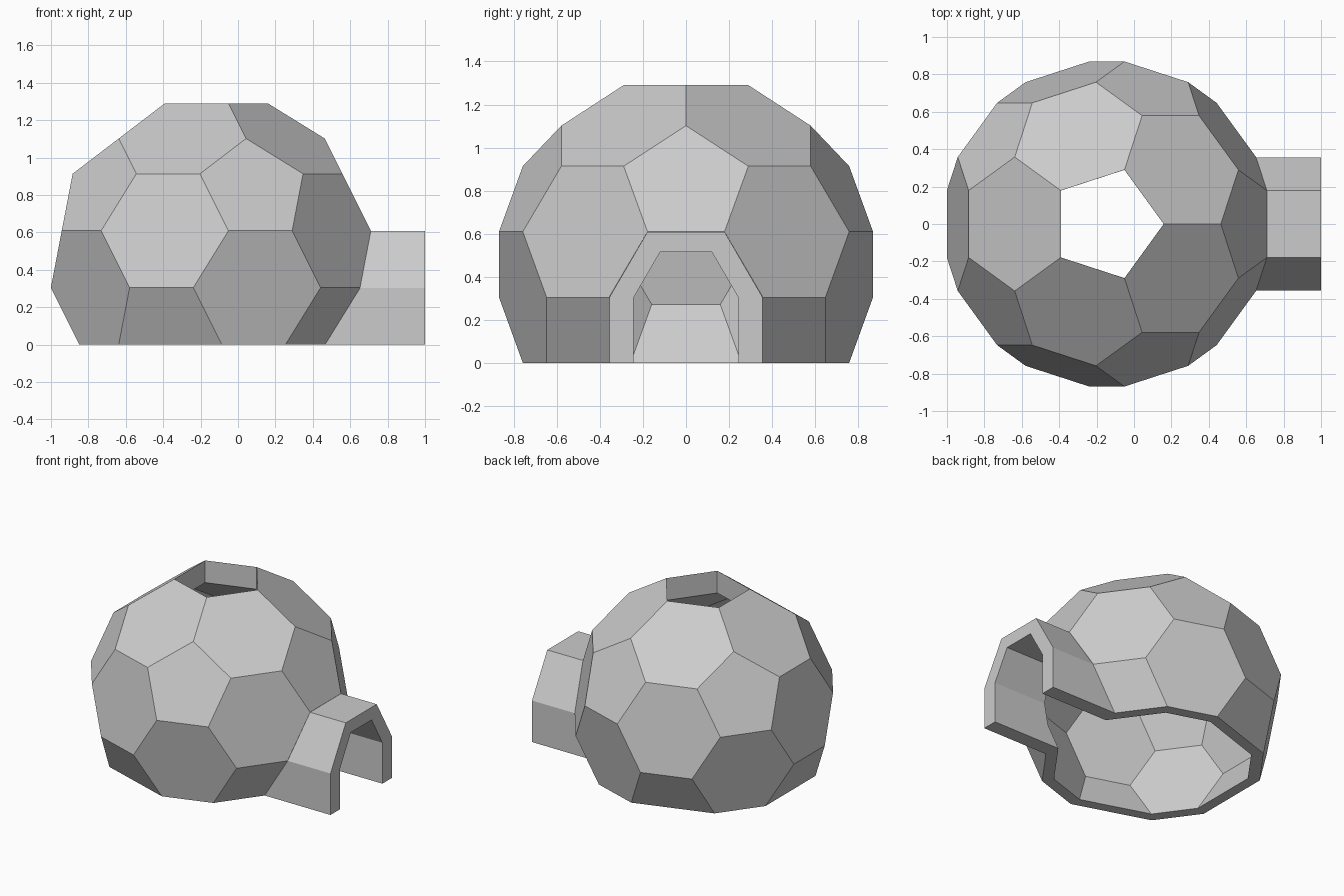
import bpy, bmesh
from math import sin, cos, pi, sqrt
from mathutils import Vector, Matrix

old = bpy.data.objects.get("Cube")
if old:
    bpy.data.objects.remove(old, do_unlink=True)

EDGE = 0.358            # edge of the pentagon and hexagon panels
CENTRE_X = -0.145
CENTRE_Z = 1.276 * EDGE
INNER = 0.89            # inside of the dome relative to the outside

snow = bpy.data.materials.new("pale_grey")
snow.use_nodes = True
colour = (0.6, 0.6, 0.6, 1)
snow.diffuse_color = colour
snow.node_tree.nodes["Principled BSDF"].inputs["Base Color"].default_value = colour


def make_object(name, bm):
    bmesh.ops.recalc_face_normals(bm, faces=bm.faces)
    mesh = bpy.data.meshes.new(name)
    bm.to_mesh(mesh)
    bm.free()
    mesh.materials.append(snow)
    obj = bpy.data.objects.new(name, mesh)
    bpy.context.collection.objects.link(obj)
    return obj


def make_dome(name, scale, cut_at_ground):
    """Solid of pentagons and hexagons, scaled about its centre on the ground."""
    radius = 3 * EDGE * 0.9511
    high, wide = radius / sqrt(5), radius * 2 / sqrt(5)
    corners = [Vector((0, 0, radius)), Vector((0, 0, -radius))]
    for i in range(5):
        a = i * 2 * pi / 5
        corners.append(Vector((wide * cos(a), wide * sin(a), high)))
        corners.append(Vector((-wide * cos(a), -wide * sin(a), -high)))
    bm = bmesh.new()
    for p in corners:
        for q in corners:
            if 0.1 < (p - q).length < 3.1 * EDGE:
                bm.verts.new(p + (q - p) / 3)
    bmesh.ops.convex_hull(bm, input=bm.verts)
    bmesh.ops.dissolve_limit(bm, angle_limit=0.05, verts=bm.verts, edges=bm.edges)
    bmesh.ops.translate(bm, verts=bm.verts, vec=(0, 0, CENTRE_Z))
    bmesh.ops.scale(bm, verts=bm.verts, vec=(scale,) * 3)
    bmesh.ops.translate(bm, verts=bm.verts, vec=(CENTRE_X, 0, 0))
    if cut_at_ground:
        cut = bmesh.ops.bisect_plane(
            bm, geom=bm.verts[:] + bm.edges[:] + bm.faces[:], dist=0.001,
            plane_co=(0, 0, 0), plane_no=(0, 0, 1), clear_inner=True)
        rim = [e for e in bm.edges if e.is_boundary]
        bmesh.ops.holes_fill(bm, edges=rim, sides=0)
    return make_object(name, bm)


def make_prism(name, points, direction):
    bm = bmesh.new()
    face = bm.faces.new([bm.verts.new(p) for p in points])
    new = bmesh.ops.extrude_face_region(bm, geom=[face])["geom"]
    bmesh.ops.translate(bm, vec=direction,
                        verts=[v for v in new if isinstance(v, bmesh.types.BMVert)])
    return make_object(name, bm)


def make_tunnel(name, side, shoulder, roof_half, roof, floor, x0, x1):
    half = [(side, floor), (side, shoulder), (roof_half, roof)]
    outline = half + [(-y, z) for y, z in reversed(half)]
    return make_prism(name, [(x0, y, z) for y, z in outline], (x1 - x0, 0, 0))


def combine(target, tool, operation):
    mod = target.modifiers.new(tool.name, "BOOLEAN")
    mod.object, mod.operation, mod.solver = tool, operation, "EXACT"
    graph = bpy.context.evaluated_depsgraph_get()
    graph.update()
    result = bpy.data.meshes.new_from_object(target.evaluated_get(graph))
    target.modifiers.clear()
    target.data = result
    bpy.data.objects.remove(tool, do_unlink=True)


# Dome with its entrance tunnel
igloo = make_dome("igloo_shell", 1, True)
combine(igloo, make_tunnel("tunnel", 0.356, 0.304, 0.179, 0.608, 0, 0.2, 1), "UNION")

# Hollow inside, walk-through opening and smoke hole
combine(igloo, make_dome("hollow", INNER, False), "DIFFERENCE")
combine(igloo, make_tunnel("opening", 0.245, 0.3, 0.12, 0.515, -0.1, 0.1, 1.1),
        "DIFFERENCE")
hole = [(CENTRE_X + 0.304 * cos(i * 2 * pi / 5), 0.304 * sin(i * 2 * pi / 5), 0.9)
        for i in range(5)]
combine(igloo, make_prism("smoke_hole", hole, (0, 0, 0.6)), "DIFFERENCE")

# Clean flat panels
bm = bmesh.new()
bm.from_mesh(igloo.data)
bmesh.ops.remove_doubles(bm, verts=bm.verts, dist=0.0005)
bmesh.ops.dissolve_limit(bm, angle_limit=0.02, verts=bm.verts, edges=bm.edges)
bm.to_mesh(igloo.data)
bm.free()
igloo.data.shade_flat()
